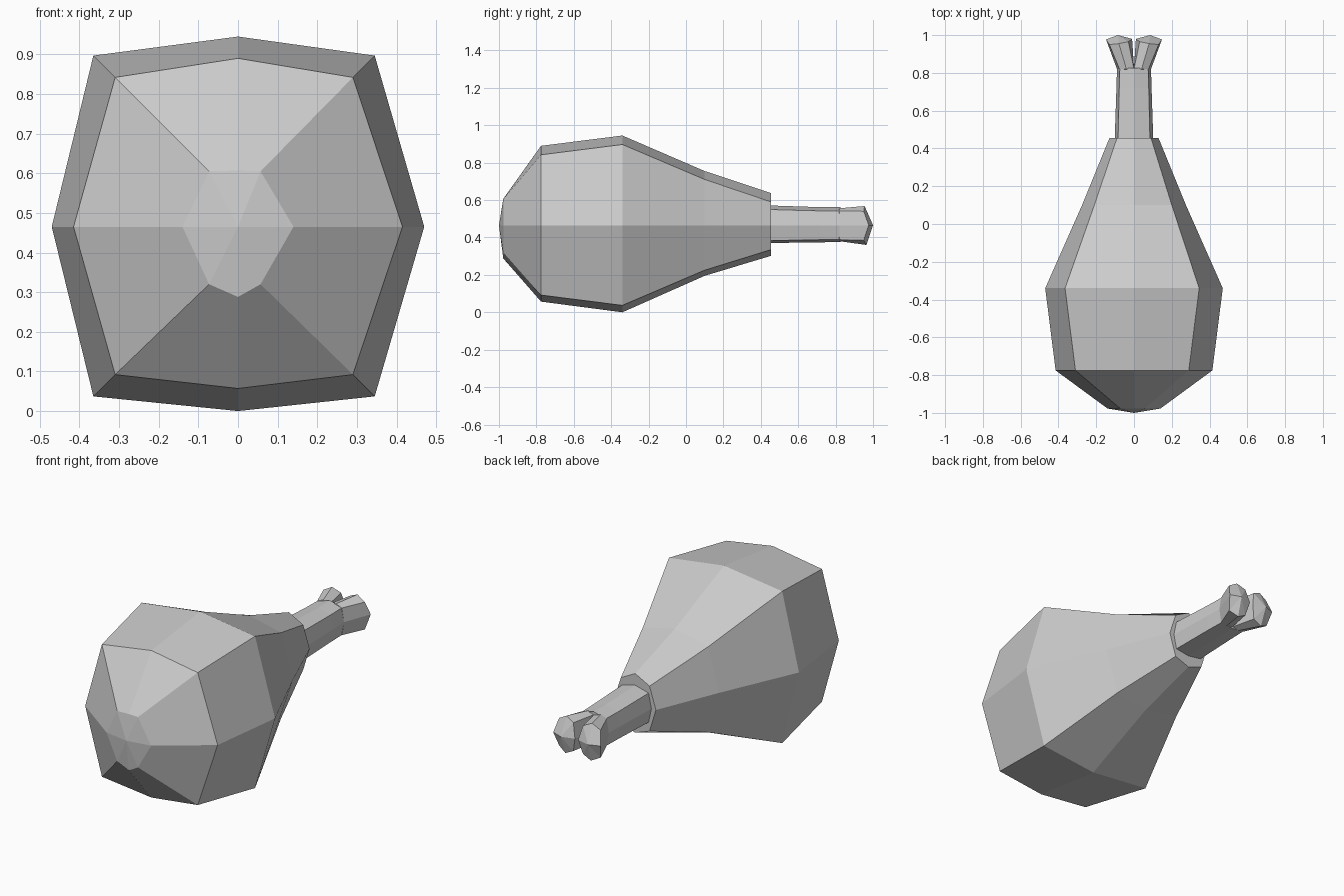
import bpy
import bmesh

if "Cube" in bpy.data.objects:
    bpy.data.objects.remove(bpy.data.objects["Cube"])

MID = 0.465


def section(y, side, corner, top, shoulder, hip, bottom, skew=0.0):
    """Eight-sided cross-section, anticlockwise from the +x side."""
    r, l = corner + skew, -corner + skew
    return [(side, y, MID), (r, y, shoulder), (0, y, top), (l, y, shoulder),
            (-side, y, MID), (l, y, hip), (0, y, bottom), (r, y, hip)]


def loft(name, rings, start_tip, end_tip):
    """Skin the rings and close both ends with a fan to a tip point."""
    bm = bmesh.new()
    loops = [[bm.verts.new(p) for p in ring] for ring in rings]
    n = len(loops[0])
    for a, b in zip(loops, loops[1:]):
        for i in range(n):
            j = (i + 1) % n
            bm.faces.new((a[i], a[j], b[j], b[i]))
    for loop, tip in ((loops[0], start_tip), (loops[-1], end_tip)):
        t = bm.verts.new(tip)
        for i in range(n):
            bm.faces.new((loop[i], loop[(i + 1) % n], t))
    bmesh.ops.recalc_face_normals(bm, faces=bm.faces)
    mesh = bpy.data.meshes.new(name)
    bm.to_mesh(mesh)
    bm.free()
    obj = bpy.data.objects.new(name, mesh)
    bpy.context.collection.objects.link(obj)
    return obj


# Meat: blunt front, widest ring, taper to the bone
loft("meat", [
    section(-0.977, 0.14, 0.065, 0.607, 0.605, 0.32, 0.288, -0.008),
    section(-0.775, 0.415, 0.30, 0.89, 0.842, 0.092, 0.057, -0.01),
    section(-0.34, 0.47, 0.355, 0.945, 0.897, 0.037, 0.0, -0.01),
    section(0.10, 0.275, 0.205, 0.755, 0.71, 0.225, 0.195, -0.005),
    section(0.455, 0.13, 0.09, 0.637, 0.59, 0.335, 0.302),
], (0, -1.0, MID), (0, 0.455, MID))

# Bone shaft
loft("bone_shaft", [
    section(0.42, 0.103, 0.085, 0.572, 0.55, 0.383, 0.37),
    section(0.72, 0.093, 0.078, 0.562, 0.542, 0.388, 0.374),
    section(0.825, 0.09, 0.075, 0.562, 0.542, 0.388, 0.376),
], (0, 0.42, MID), (0, 0.825, MID))

# Bone knuckles: one flared prong, mirrored across x
prong_base = [(0.09, 0.82, MID), (0.077, 0.82, 0.542), (0.04, 0.82, 0.556),
              (0.0, 0.82, 0.545), (0.0, 0.83, MID), (0.0, 0.82, 0.388),
              (0.04, 0.82, 0.38), (0.077, 0.82, 0.388)]
prong_end = [(0.148, 0.977, MID), (0.13, 0.95, 0.54), (0.08, 0.955, 0.568),
             (0.03, 0.965, 0.545), (0.01, 0.98, MID), (0.03, 0.965, 0.385),
             (0.08, 0.965, 0.36), (0.13, 0.95, 0.385)]
knuckles = loft("bone_knuckles", [prong_base, prong_end],
                (0.045, 0.80, MID), (0.085, 1.0, MID))
knuckles.modifiers.new("mirror", 'MIRROR').use_mirror_merge = False
